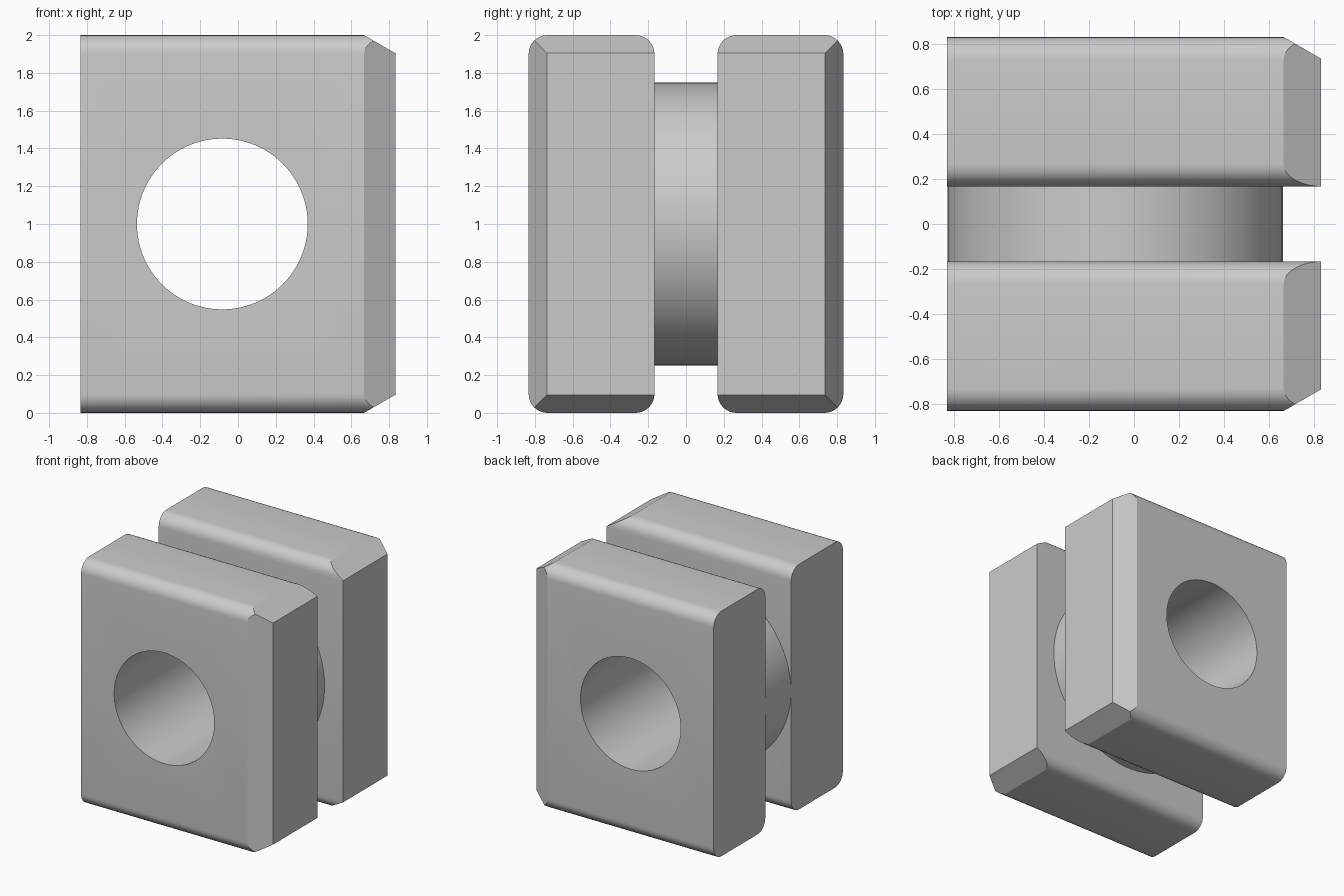
import bpy, bmesh, math
from mathutils import Vector

old = bpy.data.objects.get("Cube")
if old:
    bpy.data.objects.remove(old, do_unlink=True)

BACK, FRONT, CHAMFER_X = -0.833, 0.833, 0.667   # extent along x
INNER, OUTER, HEIGHT = 0.167, 0.833, 2.0        # slab extent along y and z
ROUND, DROP = 0.1, 0.096                        # edge radius, chamfer depth
AXIS = Vector((-0.083, 0, 1))                   # bore centre
BORE, COLLAR = 0.452, 0.748

grey = bpy.data.materials.new("light grey")
grey.use_nodes = True
colour = (0.6, 0.6, 0.6, 1)
grey.diffuse_color = colour
grey.node_tree.nodes["Principled BSDF"].inputs["Base Color"].default_value = colour


def add_object(name, bm):
    bmesh.ops.recalc_face_normals(bm, faces=bm.faces)
    mesh = bpy.data.meshes.new(name)
    bm.to_mesh(mesh)
    bm.free()
    mesh.materials.append(grey)
    obj = bpy.data.objects.new(name, mesh)
    bpy.context.collection.objects.link(obj)
    return obj


def extrude_loop(points, direction):
    bm = bmesh.new()
    face = bm.faces.new([bm.verts.new(p) for p in points])
    ext = bmesh.ops.extrude_face_region(bm, geom=[face], use_keep_orig=True)
    moved = [v for v in ext["geom"] if isinstance(v, bmesh.types.BMVert)]
    bmesh.ops.translate(bm, verts=moved, vec=direction)
    return bm


def rod(name, radius, half_length, sides=96):
    ring = []
    for i in range(sides):
        a = math.tau * i / sides
        ring.append(AXIS + Vector((radius * math.cos(a), -half_length, radius * math.sin(a))))
    return add_object(name, extrude_loop(ring, (0, 2 * half_length, 0)))


def slab(name, side):
    # Rounded rectangle section, extruded along x
    corners = [(OUTER - ROUND, HEIGHT - ROUND), (INNER + ROUND, HEIGHT - ROUND),
               (INNER + ROUND, ROUND), (OUTER - ROUND, ROUND)]
    section = []
    for quarter, (y, z) in enumerate(corners):
        for step in range(9):
            a = math.pi / 2 * (quarter + step / 8)
            section.append((BACK, y + ROUND * math.cos(a), z + ROUND * math.sin(a)))
    bm = extrude_loop(section, (FRONT - BACK, 0, 0))

    # Slanted cuts at the +x end: top, bottom and outer side
    run = FRONT - CHAMFER_X
    for point, normal in (((CHAMFER_X, 0, HEIGHT), (DROP, 0, run)),
                          ((CHAMFER_X, 0, 0), (DROP, 0, -run)),
                          ((CHAMFER_X, OUTER, 0), (DROP, run, 0))):
        cut = bmesh.ops.bisect_plane(bm, geom=bm.verts[:] + bm.edges[:] + bm.faces[:],
                                     dist=1e-5, plane_co=point, plane_no=normal,
                                     clear_outer=True)
        rim = [e for e in bm.edges if e.is_boundary]
        bmesh.ops.holes_fill(bm, edges=rim, sides=0)
    for v in bm.verts:
        v.co.y *= side
    return add_object(name, bm)


parts = [slab("front_slab", -1), slab("back_slab", 1), rod("collar", COLLAR, INNER)]

# Bore through every part
cutter = rod("bore_cutter", BORE, 1.2)
cutter.hide_render = True
for obj in parts:
    mod = obj.modifiers.new("bore", 'BOOLEAN')
    mod.operation = 'DIFFERENCE'
    mod.solver = 'EXACT'
    mod.object = cutter
    bpy.ops.object.select_all(action='DESELECT')
    bpy.context.view_layer.objects.active = obj
    obj.select_set(True)
    bpy.ops.object.modifier_apply(modifier=mod.name)
    bpy.ops.object.shade_smooth_by_angle(angle=math.radians(20))
bpy.data.objects.remove(cutter, do_unlink=True)
